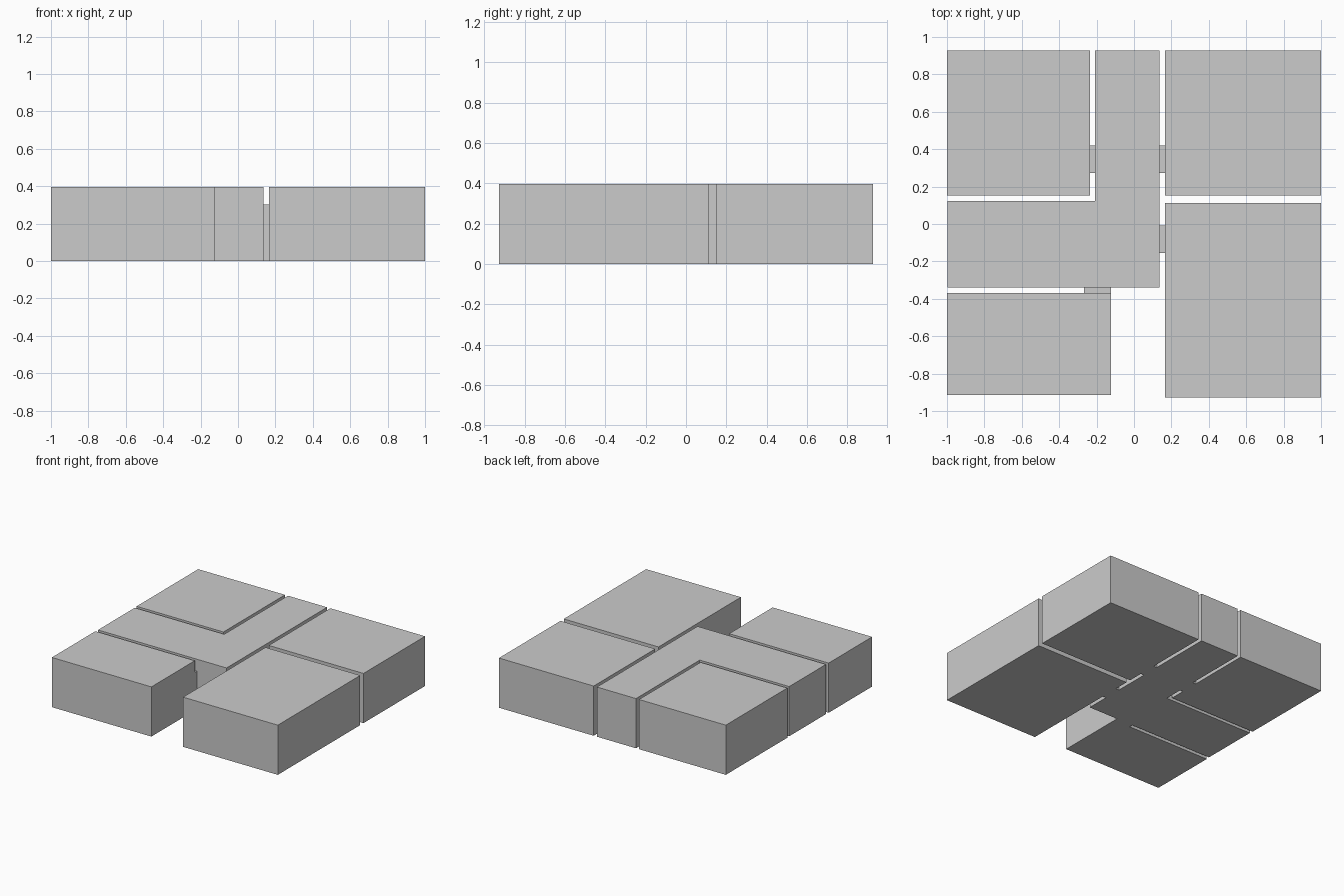
import bpy
import bmesh

if "Cube" in bpy.data.objects:
    bpy.data.objects.remove(bpy.data.objects["Cube"])

WALL_H = 0.396
DOOR_H = 0.302


def prism(name, outline, height):
    """Extrude a floor outline (counter-clockwise) up from the ground."""
    bm = bmesh.new()
    base = bm.faces.new([bm.verts.new((x, y, 0)) for x, y in outline])
    ext = bmesh.ops.extrude_face_region(bm, geom=[base], use_keep_orig=True)
    top = [g for g in ext["geom"] if isinstance(g, bmesh.types.BMVert)]
    bmesh.ops.translate(bm, vec=(0, 0, height), verts=top)
    bmesh.ops.recalc_face_normals(bm, faces=bm.faces)
    mesh = bpy.data.meshes.new(name)
    bm.to_mesh(mesh)
    bm.free()
    obj = bpy.data.objects.new(name, mesh)
    bpy.context.collection.objects.link(obj)
    return obj


def block(name, x0, x1, y0, y1, height):
    return prism(name, [(x0, y0), (x1, y0), (x1, y1), (x0, y1)], height)


# Four rectangular rooms
block("room_back_left", -1.0, -0.235, 0.152, 0.927, WALL_H)
block("room_back_right", 0.165, 1.0, 0.152, 0.927, WALL_H)
block("room_front_right", 0.165, 1.0, 0.111, -0.927, WALL_H)
block("room_front_left", -1.0, -0.123, -0.915, -0.368, WALL_H)

# L-shaped hall between the rooms
prism("hall", [(-0.997, -0.339), (0.136, -0.339), (0.136, 0.927),
               (-0.208, 0.927), (-0.208, 0.124), (-0.997, 0.124)], WALL_H)

# Lower doorways bridging the gaps
block("door_back_left", -0.235, -0.208, 0.274, 0.42, DOOR_H)
block("door_back_right", 0.136, 0.165, 0.274, 0.42, DOOR_H)
block("door_front_right", 0.136, 0.165, -0.155, -0.008, DOOR_H)
block("door_front_left", -0.268, -0.123, -0.368, -0.339, DOOR_H)
